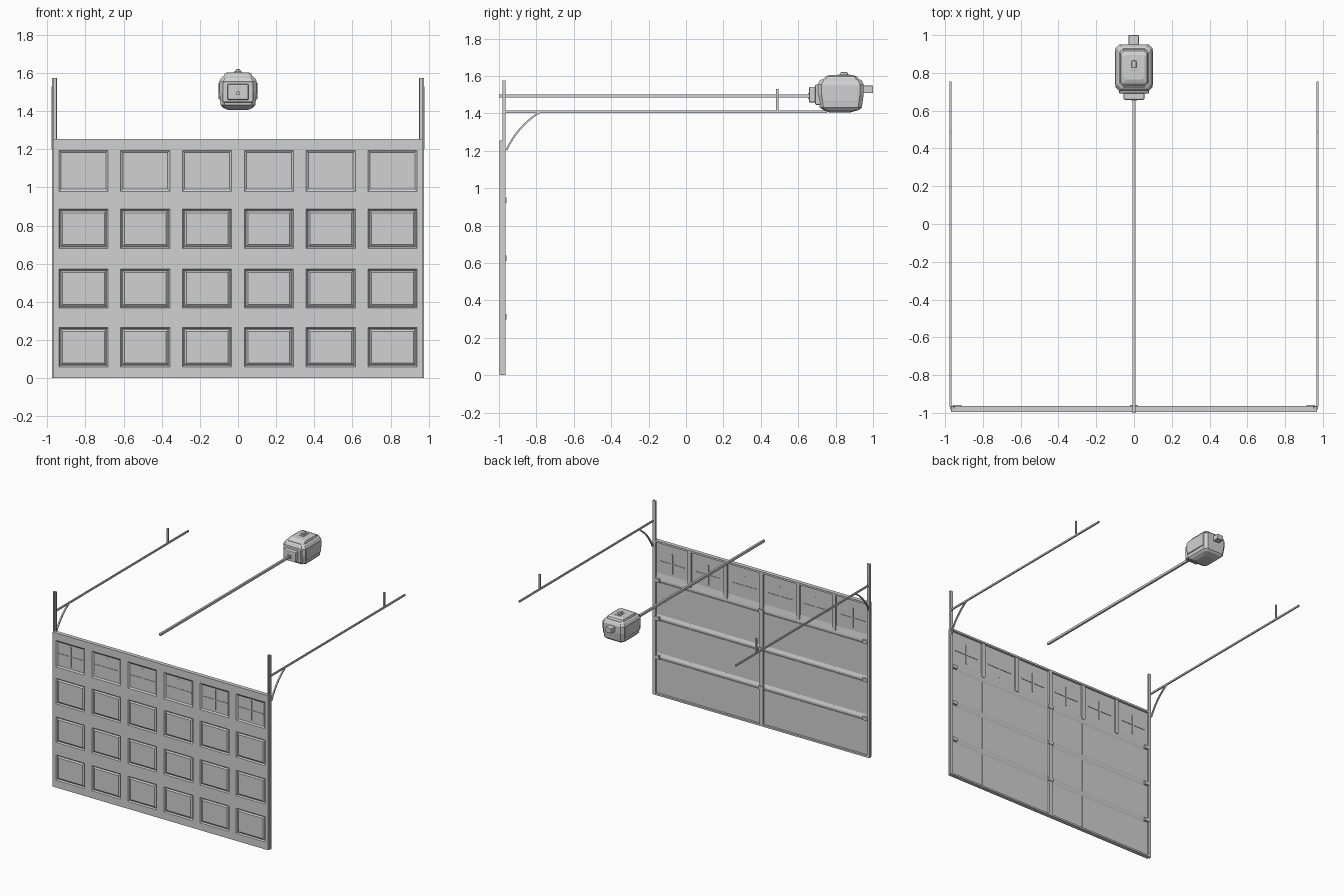
import bpy, bmesh
from mathutils import Vector

cube = bpy.data.objects.get("Cube")
if cube:
    bpy.data.objects.remove(cube, do_unlink=True)

grey = bpy.data.materials.new("light grey metal")
grey.use_nodes = True
colour = (0.64, 0.64, 0.64, 1)
grey.diffuse_color = colour
grey.node_tree.nodes["Principled BSDF"].inputs["Base Color"].default_value = colour


def finish(name, bm):
    bmesh.ops.recalc_face_normals(bm, faces=bm.faces)
    mesh = bpy.data.meshes.new(name)
    bm.to_mesh(mesh)
    bm.free()
    mesh.materials.append(grey)
    obj = bpy.data.objects.new(name, mesh)
    bpy.context.collection.objects.link(obj)
    return obj


def box(name, x, y, z, bevel=0):
    """Box from (min, max) ranges, with optional bevelled edges."""
    bm = bmesh.new()
    bmesh.ops.create_cube(bm, size=1)
    for v in bm.verts:
        v.co = Vector([r[0] + (c + 0.5) * (r[1] - r[0]) for c, r in zip(v.co, (x, y, z))])
    if bevel:
        bmesh.ops.bevel(bm, geom=bm.edges[:], offset=bevel, segments=2,
                        profile=0.5, affect='EDGES')
    return finish(name, bm)


def prism(name, profile, x0, x1):
    """Extrude a (y, z) outline along x."""
    bm = bmesh.new()
    face = bm.faces.new([bm.verts.new((x0, y, z)) for y, z in profile])
    new = bmesh.ops.extrude_face_region(bm, geom=[face])["geom"]
    bmesh.ops.translate(bm, vec=(x1 - x0, 0, 0),
                        verts=[v for v in new if isinstance(v, bmesh.types.BMVert)])
    return finish(name, bm)


def loft(name, rings, cut):
    """Stack corner-cut rectangles given as (z, half width, y0, y1)."""
    bm = bmesh.new()
    loops = []
    for z, w, y0, y1 in rings:
        pts = [(-w + cut, y0), (w - cut, y0), (w, y0 + cut), (w, y1 - cut),
               (w - cut, y1), (-w + cut, y1), (-w, y1 - cut), (-w, y0 + cut)]
        loops.append([bm.verts.new((x, y, z)) for x, y in pts])
    for a, b in zip(loops, loops[1:]):
        for i in range(8):
            j = (i + 1) % 8
            bm.faces.new((a[i], a[j], b[j], b[i]))
    bm.faces.new(loops[0])
    bm.faces.new(loops[-1])
    return finish(name, bm)


FRONT, SKIN, BACK = -0.996, -0.981, -0.964
HALF, TOP = 0.968, 1.24
columns = [(i - 2.5) * 0.324 for i in range(6)]
rows = [(0.06, 0.265), (0.367, 0.573), (0.68, 0.887), (0.98, 1.195)]
seams = [0.312, 0.625, 0.935]

# Door front: a grid whose panel cells are pressed in
xs = [-HALF] + [c + s * 0.129 for c in columns for s in (-1, 1)] + [HALF]
zs = [0] + [z for r in rows for z in r] + [TOP]
bm = bmesh.new()
grid = [[bm.verts.new((x, FRONT, z)) for x in xs] for z in zs]
panels, windows = [], []
for j in range(len(zs) - 1):
    for i in range(len(xs) - 1):
        f = bm.faces.new((grid[j][i], grid[j][i + 1], grid[j + 1][i + 1], grid[j + 1][i]))
        if i % 2 and j % 2:
            (windows if j == 7 else panels).append(f)
bm.normal_update()
rim = [e for e in bm.edges if e.is_boundary]
sides = bmesh.ops.extrude_edge_only(bm, edges=rim)["geom"]
for v in sides:
    if isinstance(v, bmesh.types.BMVert):
        v.co.y = SKIN
for thick, depth in ((0.010, -0.010), (0.004, 0), (0.014, 0.008)):
    bmesh.ops.inset_individual(bm, faces=panels, thickness=thick, depth=depth)
    bm.normal_update()
bmesh.ops.inset_individual(bm, faces=windows, thickness=0.016, depth=-0.008)
finish("door_front", bm)
box("door_back_skin", (-HALF, HALF), (-0.984, SKIN), (0, TOP))

# Window bars, front and back
for n, c in enumerate(columns):
    for side, y in (("front", (-0.992, -0.986)), ("back", (SKIN, -0.977))):
        box(f"window_upright_{side}_{n}", (c - 0.006, c + 0.006), y, (1.01, 1.17))
        box(f"window_crossbar_{side}_{n}", (c - 0.11, c + 0.11), y, (1.085, 1.093))

# Header and bottom rail
box("header_rail", (-HALF, HALF), (FRONT, BACK), (TOP, 1.255))
box("bottom_rail", (-HALF, HALF), (SKIN, BACK), (0, 0.014))

# Section joints on the back, the top one forming the window sill
for n, z in enumerate(seams):
    rise = 0.055 if n == 2 else 0.028
    prism(f"section_joint_{n}", [(SKIN, z + rise), (-0.972, z + 0.006),
                                 (-0.972, z - 0.006), (SKIN, z - 0.025)], -HALF, HALF)

# Back stiles between the columns, thicker beside the windows
for n in range(1, 6):
    x = (n - 3) * 0.324
    if n != 3:
        box(f"back_stile_{n}", (x - 0.006, x + 0.006), (SKIN, -0.978), (0.01, 0.95))
        box(f"window_stile_{n}", (x - 0.016, x + 0.016), (SKIN, -0.969), (0.95, TOP))
box("centre_stile", (-0.015, 0.015), (SKIN, BACK), (0, TOP))

# Hinges
for z in seams:
    for x in (-0.935, 0, 0.935):
        box("hinge", (x - 0.022, x + 0.022), (SKIN, -0.959), (z - 0.014, z + 0.014))

# Curved track outline: a quarter bend with constant thickness
bend = []
for t in range(9):
    u = t / 8
    p = Vector((-0.965, 1.205)).lerp(Vector((-0.905, 1.335)), u)
    q = Vector((-0.905, 1.335)).lerp(Vector((-0.785, 1.41)), u)
    bend.append((p.lerp(q, u), (q - p).normalized()))
outer = [tuple(p) for p, d in bend]
inner = [(p.x + d.y * 0.010, p.y - d.x * 0.010) for p, d in reversed(bend)]

# Side posts and tracks
for side, s in (("left", 1), ("right", -1)):
    def span(a, b):
        return tuple(sorted((s * a, s * b)))
    box(f"{side}_post_web", span(0.967, 0.975), (SKIN, BACK), (0, 1.575))
    box(f"{side}_post_flange", span(0.950, 0.975), (-0.970, BACK), (0, 1.575))
    box(f"{side}_post_lip", span(0.950, 0.955), (-0.978, BACK), (0, 1.575))
    box(f"{side}_track", span(0.967, 0.978), (-0.966, 0.755), (1.401, 1.414))
    prism(f"{side}_track_bend", outer + inner, *span(0.967, 0.978))
    box(f"{side}_hanger", span(0.967, 0.978), (0.482, 0.494), (1.401, 1.53))

# Opener rail and motor housing
box("opener_rail", (-0.009, 0.007), (-1.0, 0.67), (1.484, 1.502))
loft("motor_housing", [(1.405, 0.05, 0.765, 0.88), (1.418, 0.078, 0.735, 0.925),
                       (1.432, 0.091, 0.715, 0.94), (1.50, 0.098, 0.705, 0.95),
                       (1.555, 0.098, 0.705, 0.95), (1.575, 0.088, 0.715, 0.94),
                       (1.582, 0.078, 0.725, 0.93)], 0.02)
loft("housing_lid", [(1.58, 0.076, 0.73, 0.925), (1.596, 0.07, 0.745, 0.915),
                     (1.604, 0.055, 0.765, 0.895)], 0.014)
box("lid_hatch", (-0.022, 0.022), (0.81, 0.88), (1.60, 1.608), 0.003)
box("lid_knob", (-0.012, 0.012), (0.825, 0.865), (1.60, 1.62), 0.004)
box("housing_collar", (-0.08, 0.08), (0.69, 0.73), (1.445, 1.555), 0.008)
box("housing_nose", (-0.056, 0.056), (0.657, 0.71), (1.458, 1.542), 0.008)
box("rail_socket", (-0.014, 0.014), (0.652, 0.67), (1.478, 1.508))
box("rear_plug", (-0.028, 0.026), (0.93, 1.0), (1.508, 1.548), 0.003)
for s in (-1, 1):
    box("housing_side_panel", tuple(sorted((s * 0.09, s * 0.101))),
        (0.735, 0.92), (1.46, 1.55), 0.003)
